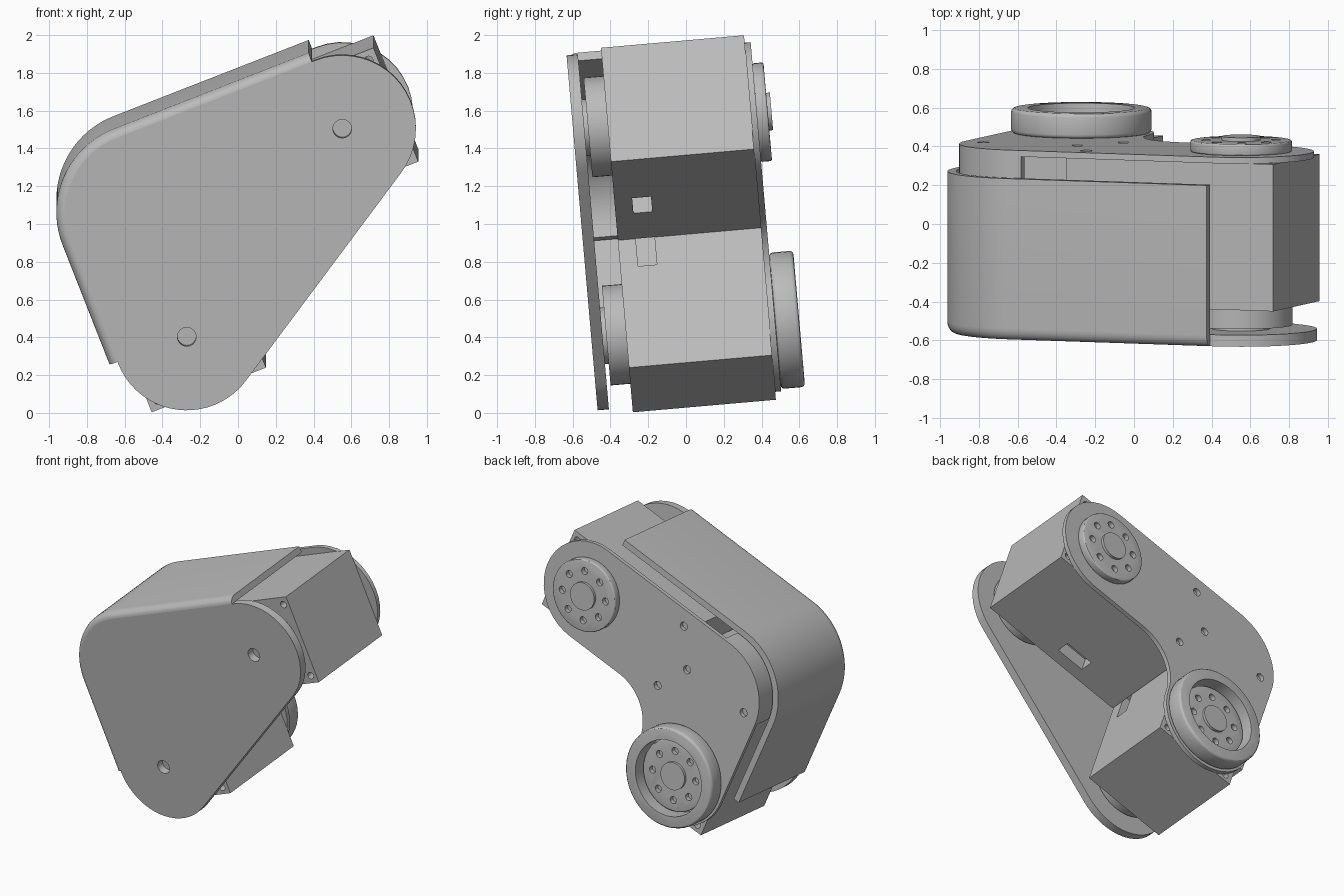
import bpy, bmesh
from math import cos, sin, pi, radians
from mathutils import Matrix

if "Cube" in bpy.data.objects:
    bpy.data.objects.remove(bpy.data.objects["Cube"])

# One grey for the whole link
grey = bpy.data.materials.new("plain_grey")
grey.use_nodes = True
grey.diffuse_color = (0.5, 0.5, 0.5, 1)
grey.node_tree.nodes["Principled BSDF"].inputs["Base Color"].default_value = (0.5, 0.5, 0.5, 1)

# Link frame: x along the long arm, z along the short arm, y is the shaft direction
FRAME = (Matrix.Rotation(radians(5), 4, 'X')
         @ Matrix.Translation((-0.5375, 0, 1.124))
         @ Matrix.Rotation(radians(-21.4), 4, 'Y'))
UPPER = (1.17, 0)        # upper shaft
LOWER = (0, -0.73)       # lower shaft
BEND = 0.04              # offset of the bend centre
FRONT, PLATE_IN = -0.465, -0.405
BOX_FRONT, BOX_BACK = -0.28, 0.48
parts = []


def finish(name, bm):
    bmesh.ops.recalc_face_normals(bm, faces=bm.faces)
    mesh = bpy.data.meshes.new(name)
    bm.to_mesh(mesh)
    bm.free()
    mesh.materials.append(grey)
    ob = bpy.data.objects.new(name, mesh)
    bpy.context.collection.objects.link(ob)
    ob.matrix_world = FRAME
    parts.append(ob)
    return ob


def arc(centre, r, a0, a1, n=20):
    return [(centre[0] + r * cos(radians(a0 + (a1 - a0) * i / n)),
             centre[1] + r * sin(radians(a0 + (a1 - a0) * i / n))) for i in range(n + 1)]


def circle(centre, r, n=48):
    return arc(centre, r, 0, 360, n)[:-1]


def add_prism(bm, outline, y0, y1):
    a = [bm.verts.new((p, y0, q)) for p, q in outline]
    b = [bm.verts.new((p, y1, q)) for p, q in outline]
    bm.faces.new(a)
    bm.faces.new(b[::-1])
    for i in range(len(a)):
        j = (i + 1) % len(a)
        bm.faces.new((a[i], a[j], b[j], b[i]))


def prism(name, outline, y0, y1):
    bm = bmesh.new()
    add_prism(bm, outline, y0, y1)
    return finish(name, bm)


def rect(p0, p1, q0, q1):
    return [(p0, q0), (p1, q0), (p1, q1), (p0, q1)]


def cut(ob, prisms):
    """Subtract (outline, y0, y1) prisms and bake the result."""
    bm = bmesh.new()
    for item in prisms:
        add_prism(bm, *item)
    cutter = finish("cutter", bm)
    parts.remove(cutter)
    cutter.hide_render = True
    mod = ob.modifiers.new("cut", 'BOOLEAN')
    mod.operation, mod.solver, mod.object = 'DIFFERENCE', 'EXACT', cutter
    dg = bpy.context.evaluated_depsgraph_get()
    baked = bpy.data.meshes.new_from_object(ob.evaluated_get(dg))
    ob.modifiers.clear()
    ob.data = baked
    bpy.data.objects.remove(cutter)


def holes(points, r, y0, y1):
    return [(circle(c, r, 16), y0, y1) for c in points]


def bend(r):
    return arc((BEND, -BEND), r + BEND, 180, 90)


def sweep(name, section, p_end, q_end):
    """Carry a closed (offset, depth) section round the outer bend."""
    bm = bmesh.new()
    rows = []
    for r, y in section:
        path = [(-r, q_end)] + bend(r) + [(p_end, r)]
        rows.append([bm.verts.new((p, y, q)) for p, q in path])
    for i, row in enumerate(rows):
        nxt = rows[(i + 1) % len(rows)]
        for k in range(len(row) - 1):
            bm.faces.new((row[k], row[k + 1], nxt[k + 1], nxt[k]))
    bm.faces.new([row[0] for row in rows])
    bm.faces.new([row[-1] for row in rows][::-1])
    return finish(name, bm)


def disc(name, centre, r, y0, y1, bevel=0.0):
    ob = prism(name, circle(centre, r), y0, y1)
    if bevel:
        bm = bmesh.new()
        bm.from_mesh(ob.data)
        rim = [e for e in bm.edges if abs(e.verts[0].co.y - e.verts[1].co.y) < 1e-4]
        bmesh.ops.bevel(bm, geom=rim, offset=bevel, segments=3, profile=0.5, affect='EDGES')
        bm.to_mesh(ob.data)
        bm.free()
    return ob


# Front plate: rounded triangle round both shafts
R = 0.39
front_plate = prism("front_plate",
                    arc(UPPER, R, 90, -58) + arc(LOWER, R, -58, -180) + bend(R),
                    FRONT, PLATE_IN)
cut(front_plate, holes([UPPER, LOWER], 0.05, FRONT - 0.1, PLATE_IN + 0.1))

# Cover: wall round the outer bend with a rounded front edge
OUT = 0.436
round_edge = [(R + (OUT - R) * cos(t * pi / 12), PLATE_IN - 0.06 * sin(t * pi / 12))
              for t in range(7)]
sweep("cover", [(R, 0.37), (OUT, 0.37)] + round_edge + [(R, PLATE_IN)], 1.15, -0.72)

# Corner wall between cover and back plate
sweep("corner_wall", [(0.33, BOX_BACK), (0.375, BOX_BACK), (0.375, PLATE_IN), (0.33, PLATE_IN)],
      0.1, -0.04)

# Back plate: elbow with a concave inner corner
r, f = 0.375, 0.34
back_plate = prism("back_plate",
                   arc(UPPER, r, 90, -90) + arc((r + f, -r - f), f, 90, 180)
                   + arc(LOWER, r, 0, -180) + bend(r),
                   BOX_BACK, 0.512)
cut(back_plate, holes([(0.415, 0.26), (0.415, -0.26), (0.26, -0.01), (-0.26, -0.01)],
                      0.03, 0.4, 0.6))

# Motors with a cable socket and corner screw holes
upper_motor = prism("upper_motor", rect(0.33, 1.475, -0.325, 0.325), BOX_FRONT, BOX_BACK)
cut(upper_motor, [(rect(0.70, 0.92, -0.4, -0.22), -0.185, -0.085)]
    + holes([(1.425, 0.27), (1.425, -0.27)], 0.025, -0.4, 0.6))
lower_motor = prism("lower_motor", rect(-0.325, 0.325, -1.05, 0.105), BOX_FRONT, BOX_BACK)
cut(lower_motor, [(rect(0.22, 0.4, -0.48, -0.26), -0.185, -0.085)]
    + holes([(0.27, -1.0), (-0.27, -1.0)], 0.025, -0.4, 0.6))

# Shaft discs on both sides of each motor
for label, c in (("upper", UPPER), ("lower", LOWER)):
    disc(label + "_idler", c, 0.265, -0.385, BOX_FRONT)
    disc(label + "_idler_boss", c, 0.15, PLATE_IN - 0.002, -0.38)
    horn = disc(label + "_horn", c, 0.262, 0.51, 0.57, 0.01)
    cut(horn, holes(arc(c, 0.18, 22.5, 337.5, 7), 0.026, 0.535, 0.7))
    disc(label + "_hub", c, 0.1, 0.53, 0.59)

# Ring round the lower horn
ring = disc("output_ring", LOWER, 0.362, 0.511, 0.64, 0.02)
cut(ring, [(circle(LOWER, 0.275), 0.4, 0.8)])

# Smooth round surfaces, keep edges sharp
bpy.ops.object.select_all(action='DESELECT')
for ob in parts:
    ob.select_set(True)
bpy.context.view_layer.objects.active = parts[0]
bpy.ops.object.shade_smooth_by_angle(angle=radians(30))
